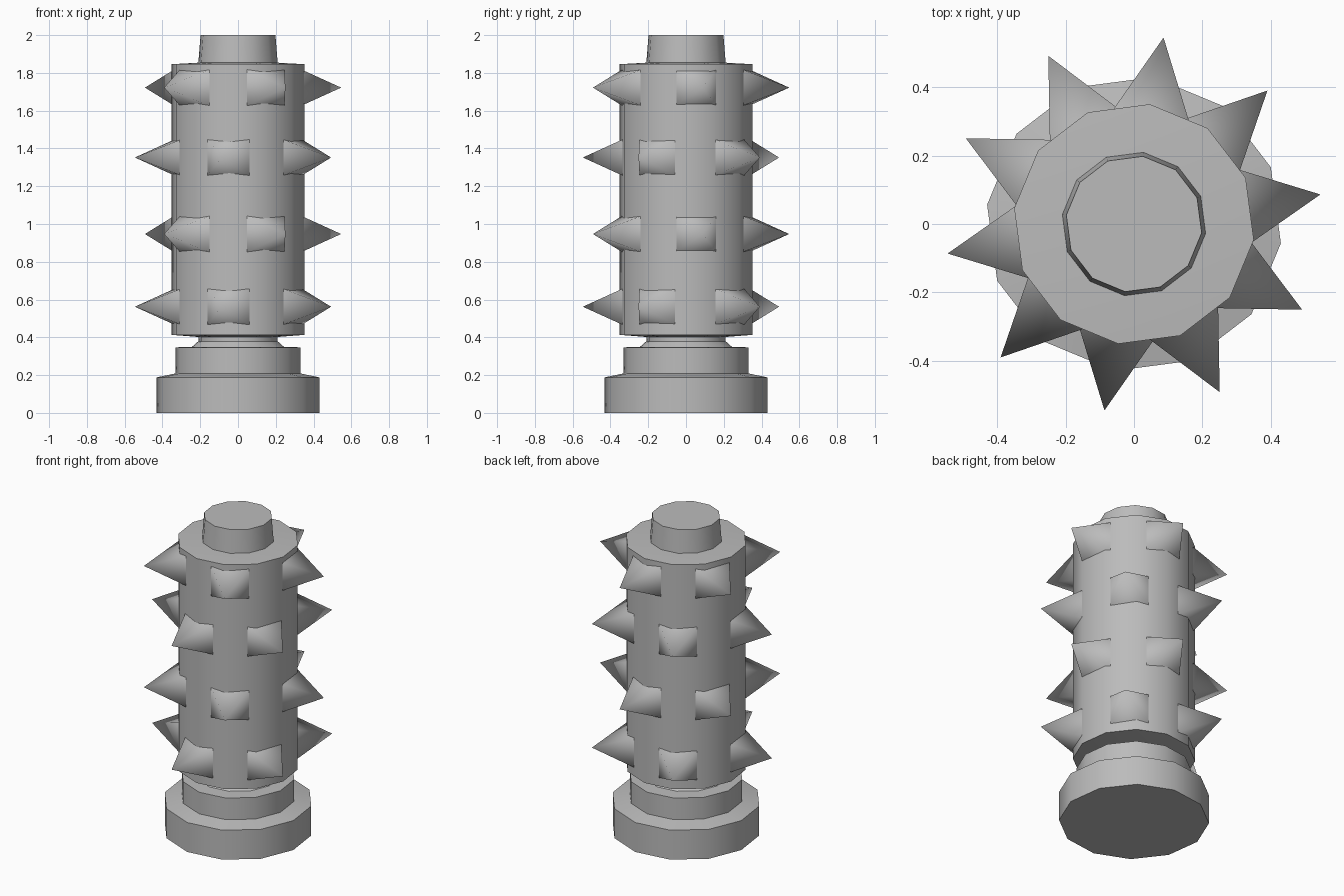
import bpy
import bmesh
from math import cos, sin, pi, radians

cube = bpy.data.objects.get("Cube")
if cube:
    bpy.data.objects.remove(cube, do_unlink=True)

SIDES = 12
TURN = radians(22.5)

grey = bpy.data.materials.new("stone_grey")
grey.use_nodes = True
colour = (0.5, 0.5, 0.5, 1)
grey.diffuse_color = colour
grey.node_tree.nodes["Principled BSDF"].inputs["Base Color"].default_value = colour


def finish(bm, name, angle):
    bmesh.ops.recalc_face_normals(bm, faces=bm.faces)
    mesh = bpy.data.meshes.new(name)
    bm.to_mesh(mesh)
    bm.free()
    mesh.materials.append(grey)
    obj = bpy.data.objects.new(name, mesh)
    bpy.context.collection.objects.link(obj)
    bpy.ops.object.select_all(action='DESELECT')
    obj.select_set(True)
    bpy.context.view_layer.objects.active = obj
    bpy.ops.object.shade_smooth_by_angle(angle=radians(angle))
    return obj


def turned(name, profile):
    """Twelve-sided solid from (radius, height) pairs, capped at both ends."""
    bm = bmesh.new()
    rings = []
    for r, z in profile:
        angles = [TURN + 2 * pi * i / SIDES for i in range(SIDES)]
        rings.append([bm.verts.new((r * cos(a), r * sin(a), z)) for a in angles])
    for low, high in zip(rings, rings[1:]):
        for i in range(SIDES):
            j = (i + 1) % SIDES
            bm.faces.new((low[i], low[j], high[j], high[i]))
    bm.faces.new(rings[0])
    bm.faces.new(rings[-1])
    return finish(bm, name, 35)


def spike(name, angle, z):
    """Four-sided spike pointing outwards, its root sunk into the drum."""
    root, tip, half_width, half_height = 0.29, 0.553, 0.128, 0.109
    bm = bmesh.new()
    corners = [(-1, -1), (1, -1), (1, 1), (-1, 1)]
    c, s = cos(angle), sin(angle)
    base = []
    for u, v in corners:
        w = u * half_width
        base.append(bm.verts.new((root * c - w * s, root * s + w * c, z + v * half_height)))
    point = bm.verts.new((tip * c, tip * s, z))
    for i in range(4):
        bm.faces.new((base[i], base[(i + 1) % 4], point))
    obj = finish(bm, name, 180)
    return obj


# Stepped base with its waist
turned("base", [(0.434, 0), (0.434, 0.188), (0.333, 0.209), (0.333, 0.347),
                (0.245, 0.35), (0.212, 0.379), (0.212, 0.41)])

# Drum and tapered top cap
turned("drum", [(0.212, 0.402), (0.354, 0.413), (0.354, 1.846), (0.212, 1.854)])
turned("top_cap", [(0.212, 1.85), (0.2, 2.0)])

# Four staggered rows of five spikes
for row, height in enumerate((0.562, 0.947, 1.352, 1.722)):
    start = 9 if row % 2 else 45
    for k in range(5):
        spike(f"spike_{row + 1}_{k + 1}", radians(start + 72 * k), height)
